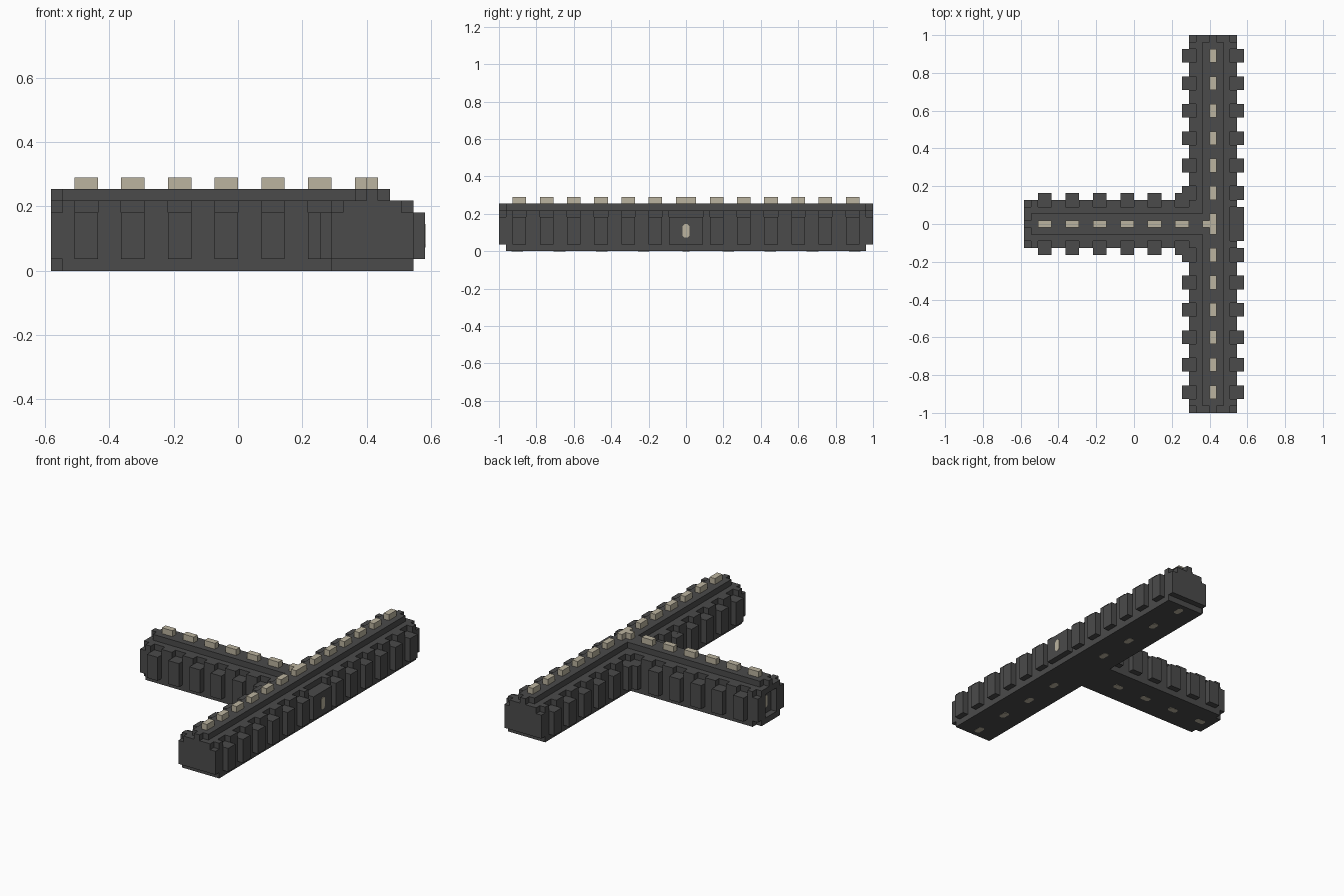
import bpy, bmesh
from mathutils import Vector

cube = bpy.data.objects.get("Cube")
if cube:
    bpy.data.objects.remove(cube, do_unlink=True)

U = 2 / 55                      # grid unit of the blocky design
X0 = -16                        # free end of the side arm, in units
MX = X0 + 27.5                  # centre line of the long beam


def material(name, colour):
    m = bpy.data.materials.new(name)
    m.use_nodes = True
    m.diffuse_color = colour
    m.node_tree.nodes["Principled BSDF"].inputs["Base Color"].default_value = colour
    return m


GREY = material("dark grey", (0.07, 0.07, 0.07, 1))
TAN = material("pale tan", (0.5, 0.455, 0.35, 1))


def make(name, mat, boxes):
    """One object from boxes given as (x range, y range, z range) in units."""
    bm = bmesh.new()
    for ranges in boxes:
        vs = bmesh.ops.create_cube(bm, size=1)["verts"]
        for v in vs:
            v.co = Vector([(r[0] if c < 0 else r[1]) * U for c, r in zip(v.co, ranges)])
    return finish(name, mat, bm)


def finish(name, mat, bm):
    bmesh.ops.recalc_face_normals(bm, faces=bm.faces)
    mesh = bpy.data.meshes.new(name)
    bm.to_mesh(mesh)
    bm.free()
    mesh.materials.append(mat)
    ob = bpy.data.objects.new(name, mesh)
    bpy.context.collection.objects.link(ob)
    return ob


def mid(c, half):
    return (c - half, c + half)


def oval_plates(name, centres, long_axis, normal_axis, length=2, width=1):
    """Thin plates with chamfered corners, laid on a surface."""
    wide_axis = 3 - long_axis - normal_axis
    a, b, c = length / 2, width / 2, width * 0.28
    ring = [(a, b - c), (a - c, b), (c - a, b), (-a, b - c),
            (-a, c - b), (c - a, -b), (a - c, -b), (a, c - b)]
    bm = bmesh.new()
    for centre in centres:
        caps = []
        for t in (-0.05, 0.05):
            verts = []
            for p, q in ring:
                co = Vector(centre)
                co[long_axis] += p
                co[wide_axis] += q
                co[normal_axis] += t
                verts.append(bm.verts.new(co * U))
            caps.append(verts)
            bm.faces.new(verts)
        for i in range(8):
            j = (i + 1) % 8
            bm.faces.new((caps[0][i], caps[0][j], caps[1][j], caps[1][i]))
    return finish(name, TAN, bm)


# Long beam: recessed foot, body, shoulder, top rail and its narrow end tongues
make("long_beam", GREY, [
    (mid(MX, 3.5), mid(0, 26.5), (0, 1)),
    (mid(MX, 3.5), mid(0, 27.5), (1, 5)),
    (mid(MX, 2.5), mid(0, 27.5), (5, 6)),
    (mid(MX, 1.5), mid(0, 26.5), (6, 7)),
    (mid(MX, 0.5), mid(0, 27.5), (6, 7)),
])

# Side arm up to the long beam
arm = (X0 + 1, MX - 1)
make("side_arm", GREY, [
    (arm, mid(0, 3.5), (0, 5)),
    (arm, mid(0, 2.5), (5, 6)),
    (arm, mid(0, 1.5), (6, 7)),
])

# Frame around the socket at the free end of the arm
tip = (X0, X0 + 1)
make("arm_end_frame", GREY, [
    (tip, (1.5, 3.5), (1, 5)),
    (tip, (-3.5, -1.5), (1, 5)),
    (tip, mid(0, 2.5), (5, 6)),
    (tip, mid(0, 2.5), (0, 1)),
    (tip, mid(0, 0.5), (6, 7)),
])

# Ribs and the shoulder teeth between them, mirrored on both sides
beam_ribs = [s * (4.5 + 4 * k) for s in (-1, 1) for k in range(6)]
beam_teeth = [(s * (6.5 + 4 * k), 1) for s in (-1, 1) for k in range(5)]
beam_teeth += [(s * y, 0.5) for s in (-1, 1) for y in (3, 26)]
arm_ribs = [X0 + 3 + 4 * k for k in range(6)]
arm_teeth = [(x + 2, 1) for x in arm_ribs[:-1]] + [(X0 + 1.5, 0.5)]
ribs, teeth = [], []
for s in (-1, 1):
    def out(c, a, b):
        return tuple(sorted((c + s * a, c + s * b)))
    ribs += [(out(MX, 3.5, 4.5), mid(y, 1), (1, 5)) for y in beam_ribs]
    ribs += [(mid(x, 1), out(0, 3.5, 4.5), (1, 5)) for x in arm_ribs]
    teeth += [(out(MX, 2.5, 3.5), mid(y, h), (5, 6)) for y, h in beam_teeth]
    teeth += [(mid(x, h), out(0, 2.5, 3.5), (5, 6)) for x, h in arm_teeth]
ribs.append(((MX + 3.5, MX + 4.5), mid(0, 2.5), (1, 5)))
make("side_ribs", GREY, ribs)
make("shoulder_teeth", GREY, teeth)

# Tan pegs along the top rails
pegs = [(mid(MX, 0.5), mid(y, 1), (7, 8)) for y in beam_ribs]
pegs += [(mid(x, 1), mid(0, 0.5), (7, 8)) for x in arm_ribs]
pegs += [(mid(MX, 0.5), mid(0, 1.5), (7, 8)),
         ((MX - 1.5, MX - 0.5), mid(0, 0.5), (7, 8))]
make("top_pegs", TAN, pegs)

# Tan inlays: beam side, arm socket and underside
oval_plates("side_inlay", [(MX + 4.5, 0, 3)], 2, 0)
oval_plates("socket_inlay", [(X0 + 1, 0, 3)], 2, 0)
oval_plates("beam_under_inlays",
            [(MX, s * 6.2 * k, 0.02) for s in (-1, 1) for k in range(1, 5)], 1, 2, 1.7)
oval_plates("arm_under_inlays",
            [(MX - 2.5 - 5.7 * k, 0, 0.02) for k in range(1, 5)], 0, 2, 1.7)
